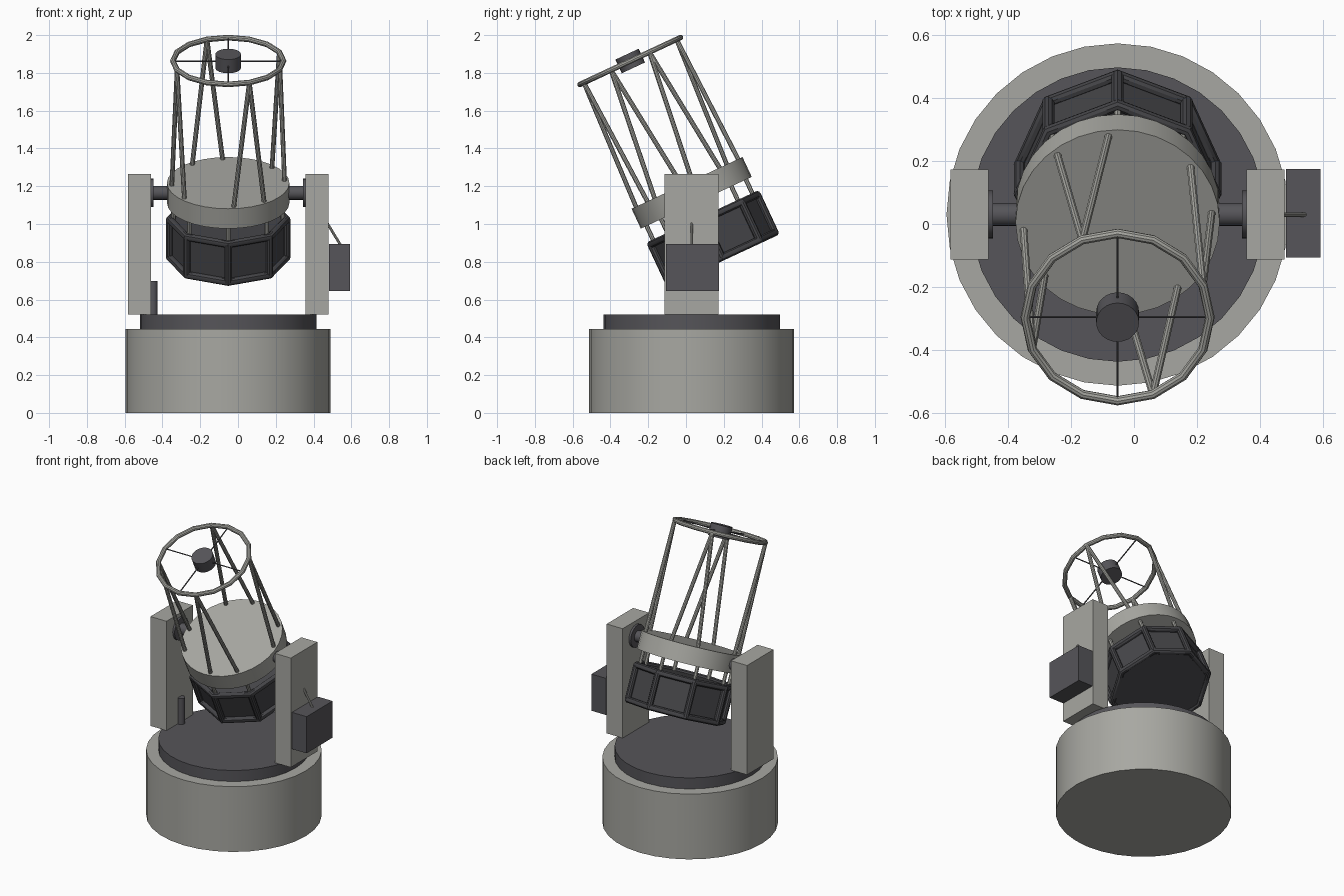
import bpy, math
from mathutils import Vector, Matrix

if "Cube" in bpy.data.objects:
    bpy.data.objects.remove(bpy.data.objects["Cube"])

CX, CY, AXIS_Z = -0.052, 0.03, 1.165
# Tilted frame of the telescope tube (pivot on the altitude axis)
TUBE = Matrix.Translation((CX, CY, AXIS_Z)) @ Matrix.Rotation(math.radians(25), 4, 'X')
I = Matrix.Identity(4)


def material(name, rgb):
    m = bpy.data.materials.new(name)
    m.diffuse_color = (*rgb, 1)
    m.use_nodes = True
    m.node_tree.nodes["Principled BSDF"].inputs["Base Color"].default_value = m.diffuse_color
    return m


GREY = material("warm_grey", (0.39, 0.39, 0.36))
DARK = material("charcoal", (0.092, 0.09, 0.1))
BLACK = material("dark_charcoal", (0.06, 0.06, 0.066))


def finish(name, mat, smooth=True):
    o = bpy.context.object
    o.name = name
    o.data.materials.append(mat)
    if smooth:
        bpy.ops.object.shade_smooth_by_angle(angle=math.radians(35))
    return o


def box(name, lo, hi, mat):
    lo, hi = Vector(lo), Vector(hi)
    bpy.ops.mesh.primitive_cube_add(size=1, location=(lo + hi) / 2)
    bpy.context.object.scale = hi - lo
    finish(name, mat, False)


def rod(name, a, b, r, mat, sides=12, frame=I):
    a, b = frame @ Vector(a), frame @ Vector(b)
    bpy.ops.mesh.primitive_cylinder_add(vertices=sides, radius=r, depth=(b - a).length)
    o = bpy.context.object
    o.matrix_world = Matrix.Translation((a + b) / 2) @ (b - a).to_track_quat('Z', 'Y').to_matrix().to_4x4()
    finish(name, mat)


def hoop(name, z, R, r, sides, mat):
    bpy.ops.mesh.primitive_torus_add(major_radius=R, minor_radius=r,
                                     major_segments=sides, minor_segments=10)
    bpy.context.object.matrix_world = TUBE @ Matrix.Translation((0, 0, z))
    finish(name, mat)


def polar(R, deg, z):
    a = math.radians(deg)
    return (R * math.cos(a), R * math.sin(a), z)


# Pier and turntable
rod("pier_base", (CX, CY, 0), (CX, CY, 0.445), 0.543, GREY, 32)
rod("turntable", (CX, CY, 0.445), (CX, CY, 0.52), 0.467, DARK, 32)

# Fork arms, axles and flanges
for s, side in ((-1, "left"), (1, "right")):
    xs = sorted((CX + s * 0.409, CX + s * 0.53))
    box(side + "_fork_arm", (xs[0], -0.113, 0.52), (xs[1], 0.173, 1.266), GREY)
    rod(side + "_axle", (CX + s * 0.3, CY, AXIS_Z), (CX + s * 0.42, CY, AXIS_Z), 0.037, DARK, 16)
    rod(side + "_flange", (CX + s * 0.395, CY, AXIS_Z), (CX + s * 0.412, CY, AXIS_Z), 0.076, DARK, 20)

# Control box with cable, and drive motor by the left arm
box("control_box", (0.482, -0.106, 0.644), (0.592, 0.174, 0.894), DARK)
rod("control_cable", (0.472, CY, 1.005), (0.545, CY, 0.885), 0.007, GREY, 8)
rod("drive_motor", (-0.45, CY, 0.51), (-0.45, CY, 0.697), 0.024, DARK, 16)

# Centre section of the tube
rod("centre_section", (0, 0, -0.058), (0, 0, 0.058), 0.324, GREY, 32, TUBE)

# Upper ring and truss: four nodes with two poles each
hoop("top_ring", 0.77, 0.293, 0.015, 16, GREY)
for k in range(4):
    node = 22.5 + 90 * k
    for d in (-17, 17):
        rod("truss_pole", polar(0.3, node + d, 0.05), polar(0.293, node, 0.77), 0.0125, GREY, 10, TUBE)
    rod("spider_vane", polar(0.06, 90 * k, 0.77), polar(0.293, 90 * k, 0.77), 0.004, DARK, 6, TUBE)
rod("secondary_mirror", (0, 0, 0.73), (0, 0, 0.81), 0.068, DARK, 24, TUBE)

# Octagonal mirror box: panels, two hoops, corner posts and lower struts
Z0, Z1, R = -0.377, -0.156, 0.31
rod("mirror_box_panels", (0, 0, Z0 - 0.01), (0, 0, Z1), 0.3, BLACK, 8, TUBE)
for z in (Z0, Z1):
    hoop("mirror_box_hoop", z, R, 0.02, 8, BLACK)
for k in range(8):
    rod("mirror_box_post", polar(R, 45 * k, Z0), polar(R, 45 * k, Z1), 0.02, BLACK, 10, TUBE)
    rod("lower_strut", polar(0.29, 45 * k, Z1), polar(0.29, 45 * k, -0.05), 0.012, GREY, 8, TUBE)
